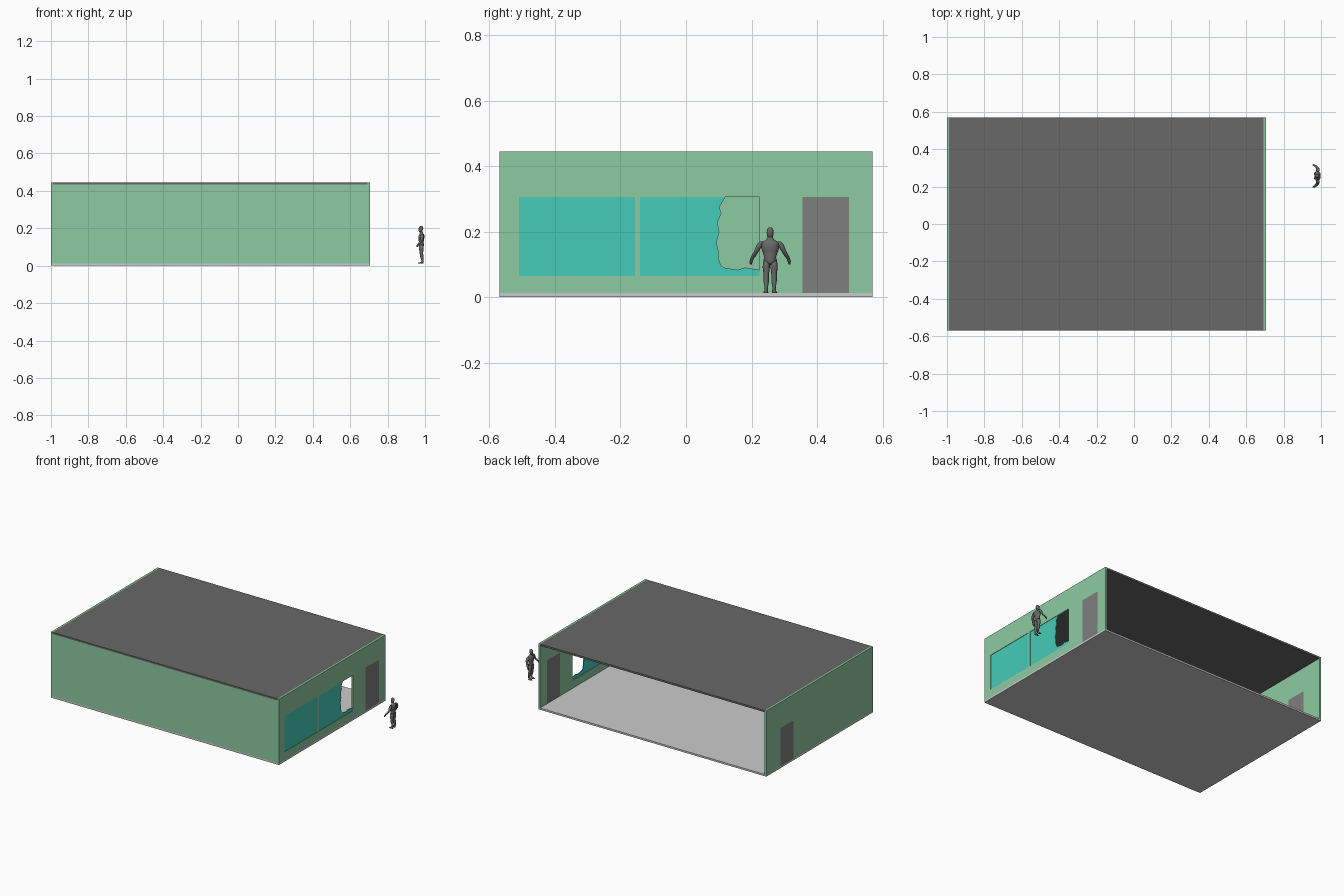
import bpy, bmesh, math

if "Cube" in bpy.data.objects:
    bpy.data.objects.remove(bpy.data.objects["Cube"])


def material(name, r, g, b):
    m = bpy.data.materials.new(name)
    m.diffuse_color = (r, g, b, 1)
    m.use_nodes = True
    m.node_tree.nodes["Principled BSDF"].inputs["Base Color"].default_value = m.diffuse_color
    return m


GREEN = material("green_paint", 0.27, 0.59, 0.36)
TEAL = material("teal_glass", 0.06, 0.60, 0.48)
DARK = material("roof_grey", 0.14, 0.14, 0.14)
DOOR = material("door_grey", 0.21, 0.21, 0.21)
BODY = material("figure_grey", 0.14, 0.14, 0.14)


def finish(name, bm, mat=None):
    bmesh.ops.recalc_face_normals(bm, faces=bm.faces)
    me = bpy.data.meshes.new(name)
    bm.to_mesh(me)
    bm.free()
    ob = bpy.data.objects.new(name, me)
    bpy.context.collection.objects.link(ob)
    if mat:
        me.materials.append(mat)
    return ob


def prism(name, outline, x0, x1, mat=None):
    """Extrude a (y, z) outline from x0 to x1."""
    bm = bmesh.new()
    face = bm.faces.new([bm.verts.new((x0, y, z)) for y, z in outline])
    ext = bmesh.ops.extrude_face_region(bm, geom=[face])
    moved = [v for v in ext["geom"] if isinstance(v, bmesh.types.BMVert)]
    bmesh.ops.translate(bm, verts=moved, vec=(x1 - x0, 0, 0))
    return finish(name, bm, mat)


def box(name, x0, x1, y0, y1, z0, z1, mat=None):
    return prism(name, [(y0, z0), (y1, z0), (y1, z1), (y0, z1)], x0, x1, mat)


def cut(wall, name, y0, y1, z0, z1, x0, x1):
    cutter = box(name, x0 - 0.02, x1 + 0.02, y0, y1, z0, z1)
    cutter.hide_render = True
    cutter.hide_viewport = True
    cutter.display_type = 'WIRE'
    mod = wall.modifiers.new(name, 'BOOLEAN')
    mod.operation = 'DIFFERENCE'
    mod.solver = 'EXACT'
    mod.object = cutter


XL, XR, Y, H = -1.0, 0.705, 0.57, 0.445   # building extents
T = 0.012                                 # wall and slab thickness

# Shell: open at the back
box("floor", XL, XR, -Y, Y, 0, T)
box("roof", XL + T, XR - T, -Y, Y, H - T, H, DARK)
box("front_wall", XL + T, XR - T, -Y, -Y + T, T, H - T, GREEN)
left_wall = box("left_wall", XL, XL + T, -Y, Y, T, H, GREEN)
right_wall = box("right_wall", XR - T, XR, -Y, Y, T, H, GREEN)

# Doors, filling their openings in the walls
for side, wall, x0, y0, y1, z1 in (("left", left_wall, XL, 0.28, 0.42, 0.27),
                                   ("right", right_wall, XR - T, 0.355, 0.498, 0.305)):
    cut(wall, side + "_door_cutter", y0, y1, -0.02, z1, x0, x0 + T)
    box(side + "_door", x0, x0 + T, y0, y1, T, z1, DOOR)

# Two windows, the second with a broken pane
Z0, Z1 = 0.065, 0.305
for name, y0, y1 in (("whole", -0.51, -0.155), ("broken", -0.14, 0.225)):
    cut(right_wall, name + "_window_cutter", y0, y1, Z0, Z1, XR - T, XR)
GX0, GX1 = XR - 0.009, XR - 0.003
box("whole_pane", GX0, GX1, -0.51, -0.155, Z0, Z1, TEAL)
prism("broken_pane",
      [(-0.14, Z1), (-0.14, Z0), (0.225, Z0), (0.225, 0.083), (0.181, 0.09),
       (0.157, 0.083), (0.115, 0.090), (0.106, 0.098), (0.099, 0.118),
       (0.099, 0.142), (0.093, 0.167), (0.102, 0.198), (0.096, 0.228),
       (0.108, 0.255), (0.102, 0.275), (0.12, Z1)],
      GX0, GX1, TEAL)


# Standing figure, lofted from elliptical rings, facing the building
def loft(name, rings, mirror=False, n=12):
    bm = bmesh.new()
    loops = []
    for x, y, z, rx, ry in rings:
        loops.append([bm.verts.new((x + rx * math.cos(a), y + ry * math.sin(a), z))
                      for a in (2 * math.pi * i / n for i in range(n))])
    for a, b in zip(loops, loops[1:]):
        for i in range(n):
            j = (i + 1) % n
            bm.faces.new((a[i], a[j], b[j], b[i]))
    bm.faces.new(loops[0])
    bm.faces.new(loops[-1])
    for f in bm.faces:
        f.smooth = True
    ob = finish(name, bm, BODY)
    ob.location = (0.98, 0.257, 0)
    if mirror:
        mod = ob.modifiers.new("mirror", 'MIRROR')
        mod.use_axis = (False, True, False)
    return ob


loft("head", [(-.003, 0, .178, .007, .006), (-.004, 0, .185, .010, .009),
              (-.002, 0, .197, .0125, .011), (-.001, 0, .207, .011, .009),
              (-.001, 0, .213, .004, .004)])
loft("torso", [(0, 0, .098, .007, .008), (.001, 0, .108, .015, .021),
               (0, 0, .122, .012, .018), (0, 0, .140, .015, .024),
               (.001, 0, .158, .017, .030), (.002, 0, .168, .013, .027),
               (.001, 0, .174, .009, .013), (-.001, 0, .184, .007, .007)])
loft("legs", [(.001, .011, .110, .012, .010), (0, .012, .092, .0125, .011),
              (0, .012, .066, .009, .008), (.003, .012, .050, .0095, .0085),
              (.006, .012, .028, .0055, .005), (.004, .012, .020, .007, .006),
              (-.003, .013, .016, .014, .007), (-.003, .013, T, .016, .0075)],
     mirror=True)
loft("arms", [(.003, .027, .170, .006, .005), (.003, .032, .160, .010, .009),
              (.003, .039, .145, .008, .008), (-.001, .044, .136, .007, .007),
              (-.008, .051, .124, .007, .007), (-.015, .056, .116, .005, .005),
              (-.019, .058, .109, .006, .005), (-.022, .059, .099, .003, .003)],
     mirror=True)
